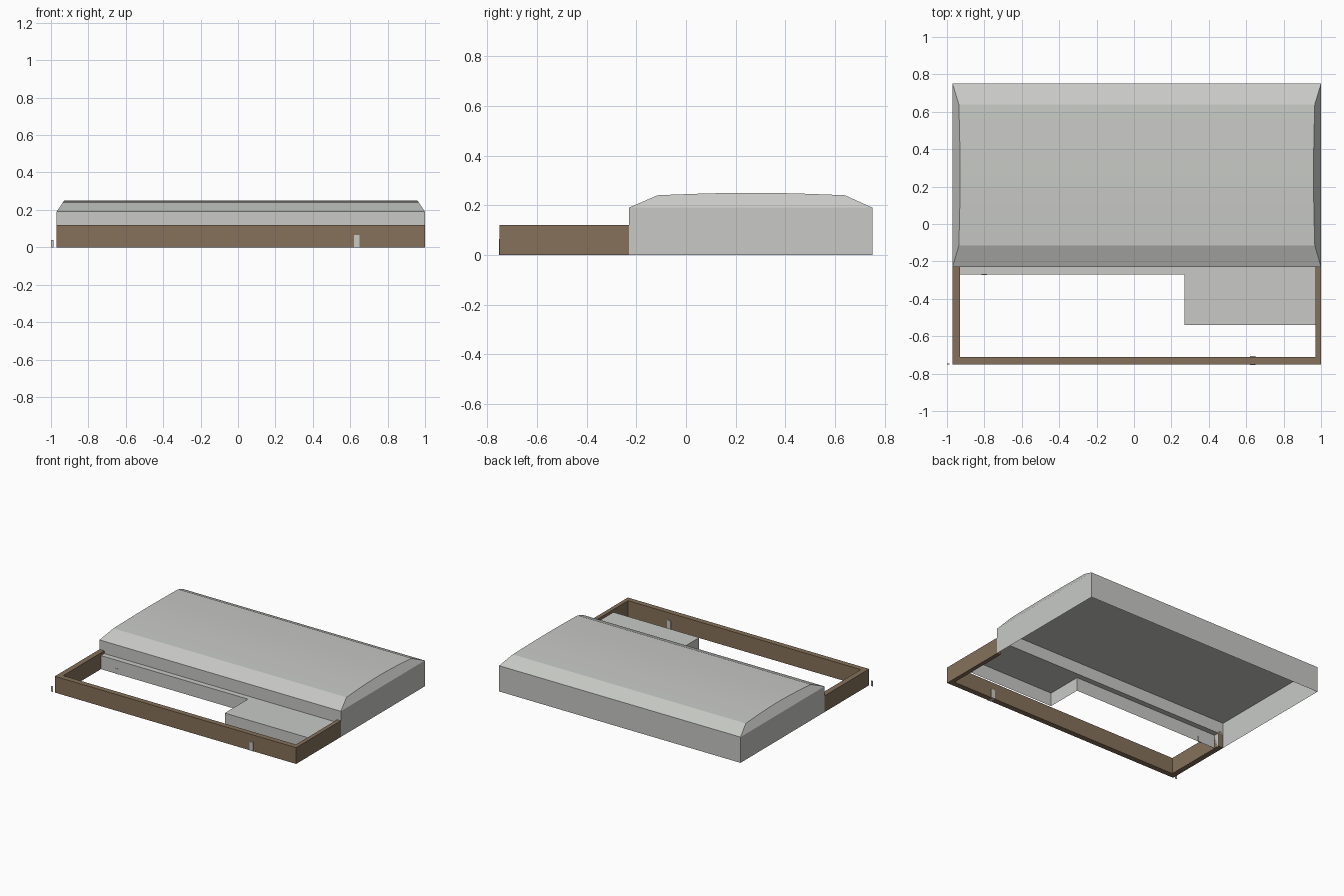
import bpy, bmesh, math

if "Cube" in bpy.data.objects:
    bpy.data.objects.remove(bpy.data.objects["Cube"])


def material(name, rgb):
    m = bpy.data.materials.new(name)
    m.diffuse_color = (*rgb, 1)
    m.use_nodes = True
    m.node_tree.nodes["Principled BSDF"].inputs["Base Color"].default_value = m.diffuse_color
    return m


GREY = material("light grey", (0.58, 0.59, 0.565))
BROWN = material("wood brown", (0.235, 0.165, 0.102))

X0, X1 = -0.97, 1.0        # building sides
Y0, Y1 = -0.23, 0.75       # building front and back
EAVE, DECK, RIM = 0.19, 0.10, 0.12


def finish(name, bm, mat):
    bmesh.ops.remove_doubles(bm, verts=bm.verts, dist=1e-5)
    me = bpy.data.meshes.new(name)
    bm.to_mesh(me)
    bm.free()
    me.materials.append(mat)
    ob = bpy.data.objects.new(name, me)
    bpy.context.collection.objects.link(ob)
    return ob


def face(bm, pts):
    return bm.faces.new([bm.verts.new(p) for p in pts])


def wall(bm, a, b, z0, z1):
    """Upright sheet whose outside is on the right of the run a -> b."""
    face(bm, [(*a, z0), (*b, z0), (*b, z1), (*a, z1)])


def prism(name, outline, z0, z1, mat):
    bm = bmesh.new()
    f = face(bm, [(x, y, z0) for x, y in outline])
    r = bmesh.ops.extrude_face_region(bm, geom=[f])
    top = [g for g in r["geom"] if isinstance(g, bmesh.types.BMVert)]
    bmesh.ops.translate(bm, verts=top, vec=(0, 0, z1 - z0))
    bmesh.ops.recalc_face_normals(bm, faces=bm.faces)
    return finish(name, bm, mat)


def box(name, x0, x1, y0, y1, z0, z1, mat):
    return prism(name, [(x0, y0), (x1, y0), (x1, y1), (x0, y1)], z0, z1, mat)


# Main hall walls, open underneath; the front one stops at the terrace
bm = bmesh.new()
wall(bm, (X0, Y0), (X1, Y0), DECK, EAVE)
wall(bm, (X1, Y0), (X1, Y1), 0, EAVE)
wall(bm, (X1, Y1), (X0, Y1), 0, EAVE)
wall(bm, (X0, Y1), (X0, Y0), 0, EAVE)
finish("hall_walls", bm, GREY)

# Shallow curved roof with steep eaves and hipped ends
n = 10
profile = [(Y0, EAVE)]
for i in range(n + 1):
    t = i / n
    profile.append((-0.115 + 0.755 * t, 0.24 + 0.01 * math.sin(math.pi * t)))
profile.append((Y1, EAVE))
bm = bmesh.new()
ends = []
for side, sign in ((X0, 1), (X1, -1)):
    ends.append([bm.verts.new((side + sign * (z - EAVE) * 0.67, y, z)) for y, z in profile])
left, right = ends
for i in range(len(profile) - 1):
    bm.faces.new([left[i], right[i], right[i + 1], left[i + 1]])
bm.faces.new(left)
bm.faces.new(right)
bm.faces.new([left[0], left[-1], right[-1], right[0]])
bmesh.ops.recalc_face_normals(bm, faces=bm.faces)
finish("roof", bm, GREY)

# L-shaped terrace sheet with its skirt
L, R, S = -0.93, 0.97, 0.27
edge = [(L, Y0), (L, -0.27), (S, -0.27), (S, -0.54), (R, -0.54), (R, Y0)]
bm = bmesh.new()
face(bm, [(x, y, DECK) for x, y in edge])
for a, b in zip(edge, edge[1:]):
    wall(bm, a, b, 0, DECK)
finish("terrace", bm, GREY)

# U-shaped courtyard wall
prism("courtyard_wall",
      [(X0, Y0), (X0, -0.75), (X1, -0.75), (X1, Y0),
       (R, Y0), (R, -0.71), (L, -0.71), (L, Y0)], 0, RIM, BROWN)

# Small marker posts
box("front_post", 0.62, 0.65, -0.753, -0.706, 0, 0.065, GREY)
box("corner_post", -1.0, -0.987, -0.75, -0.747, 0, 0.04, GREY)
box("terrace_post", -0.815, -0.785, -0.273, -0.267, 0, 0.04, GREY)
